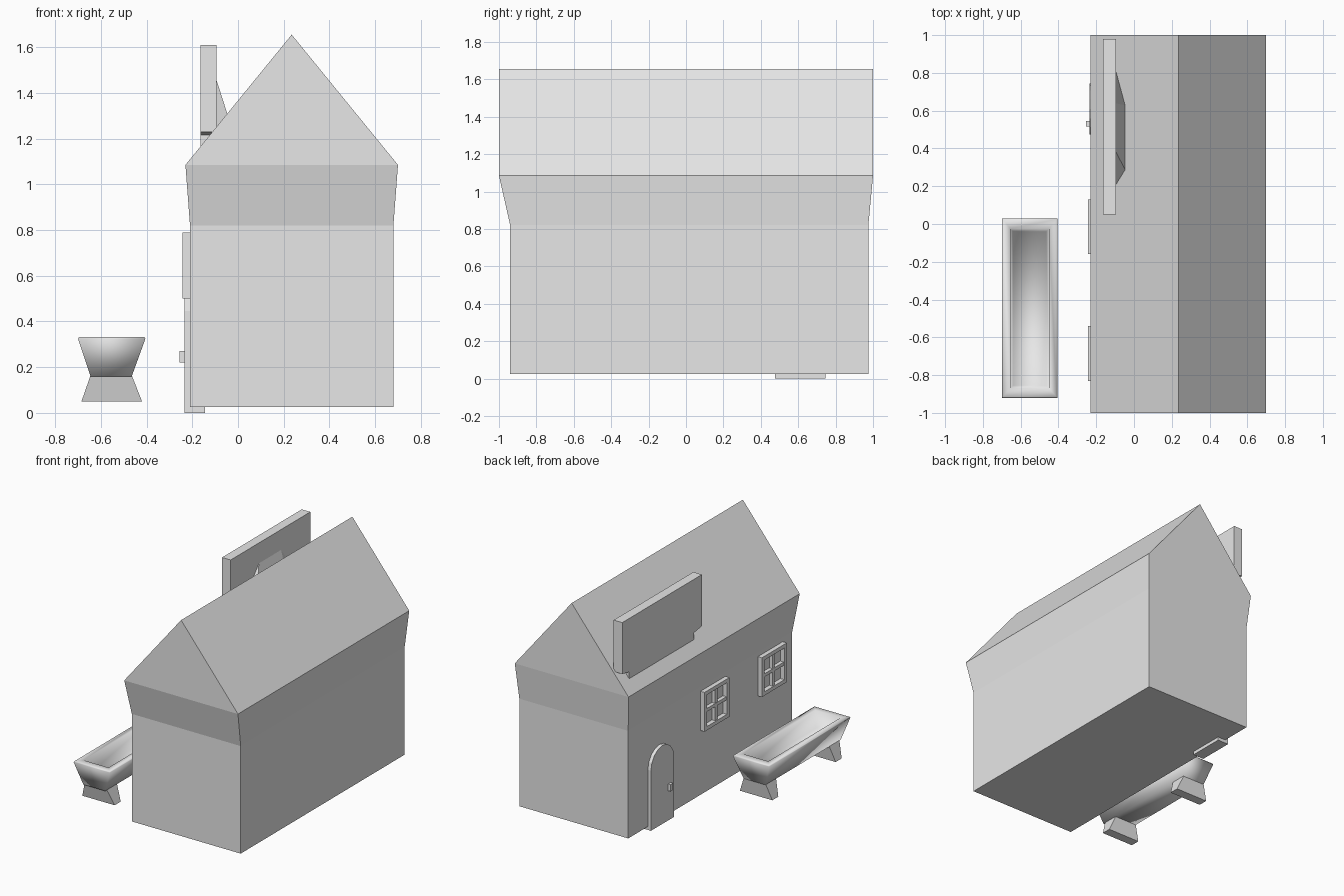
import bpy, bmesh, math

cube = bpy.data.objects.get("Cube")
if cube:
    bpy.data.objects.remove(cube, do_unlink=True)

# One plain grey for everything
grey = bpy.data.materials.new("plain grey")
grey.use_nodes = True
grey.diffuse_color = (0.8, 0.8, 0.8, 1)
grey.node_tree.nodes["Principled BSDF"].inputs["Base Color"].default_value = (0.8, 0.8, 0.8, 1)


def finish(name, bm, smooth=False):
    bmesh.ops.recalc_face_normals(bm, faces=bm.faces)
    mesh = bpy.data.meshes.new(name)
    bm.to_mesh(mesh)
    bm.free()
    mesh.materials.append(grey)
    if smooth:
        mesh.shade_smooth()
    obj = bpy.data.objects.new(name, mesh)
    bpy.context.collection.objects.link(obj)
    return obj


def ring(bm, x0, x1, y0, y1, z):
    return [bm.verts.new(p) for p in ((x0, y0, z), (x1, y0, z), (x1, y1, z), (x0, y1, z))]


def bridge(bm, a, b):
    n = len(a)
    for i in range(n):
        j = (i + 1) % n
        bm.faces.new((a[i], a[j], b[j], b[i]))


def loft(name, rings, smooth=False):
    """Stack rectangles (x0, x1, y0, y1, z) and cap both ends."""
    bm = bmesh.new()
    loops = [ring(bm, *r) for r in rings]
    for a, b in zip(loops, loops[1:]):
        bridge(bm, a, b)
    bm.faces.new(loops[0])
    bm.faces.new(loops[-1])
    return finish(name, bm, smooth)


def box(name, x0, x1, y0, y1, z0, z1):
    return loft(name, [(x0, x1, y0, y1, z0), (x0, x1, y0, y1, z1)])


def slab(name, profile, x0, x1):
    """Extrude a (y, z) outline along x."""
    bm = bmesh.new()
    a = [bm.verts.new((x0, y, z)) for y, z in profile]
    b = [bm.verts.new((x1, y, z)) for y, z in profile]
    bridge(bm, a, b)
    bm.faces.new(a)
    bm.faces.new(b)
    return finish(name, bm)


# House: straight walls, flared eaves, gabled roof
bm = bmesh.new()
base = ring(bm, -0.21, 0.68, -0.94, 0.975, 0.025)
mid = ring(bm, -0.21, 0.68, -0.94, 0.975, 0.82)
eave = ring(bm, -0.23, 0.70, -1, 1, 1.085)
front_peak = bm.verts.new((0.235, -1, 1.655))
back_peak = bm.verts.new((0.235, 1, 1.655))
bm.faces.new(base)
bridge(bm, base, mid)
bridge(bm, mid, eave)
bm.faces.new((eave[0], eave[1], front_peak))
bm.faces.new((eave[2], eave[3], back_peak))
bm.faces.new((eave[1], eave[2], back_peak, front_peak))
bm.faces.new((eave[3], eave[0], front_peak, back_peak))
finish("house", bm)

# Arched door with handle
door_y, radius, spring = 0.61, 0.135, 0.445
arch = [(door_y + radius * math.cos(math.pi * i / 8), spring + radius * math.sin(math.pi * i / 8))
        for i in range(9)]
slab("door", [(door_y - radius, 0), (door_y + radius, 0)] + arch, -0.235, -0.145)
box("door_handle", -0.255, -0.23, 0.515, 0.545, 0.22, 0.27)

# Two windows: frame and cross bars
for label, cy in (("front", -0.685), ("middle", -0.015)):
    half, cz, w = 0.145, 0.645, 0.028
    for side, s in (("left", 1), ("right", -1)):
        edge = sorted((cy + s * half, cy + s * (half - w)))
        box(f"{label}_window_{side}_post", -0.243, -0.2, *edge, cz - half, cz + half)
    for side, s in (("top", 1), ("bottom", -1)):
        edge = sorted((cz + s * half, cz + s * (half - w)))
        box(f"{label}_window_{side}_rail", -0.243, -0.2, cy - half + w, cy + half - w, *edge)
    box(f"{label}_window_upright_bar", -0.237, -0.2, cy - 0.012, cy + 0.012, cz - half + w, cz + half - w)
    box(f"{label}_window_cross_bar", -0.238, -0.2, cy - half + w, cy + half - w, cz - 0.012, cz + 0.012)

# Roof board with a narrower foot set into the roof
slab("roof_board", [(0.05, 1.61), (0.98, 1.61), (0.98, 1.23), (0.90, 1.215),
                    (0.90, 1.13), (0.14, 1.13), (0.14, 1.215), (0.05, 1.23)], -0.165, -0.095)

# Wedge bracing the board from behind
bm = bmesh.new()
for p in ((-0.1, 0.165, 1.2), (-0.1, 0.39, 1.475), (-0.1, 0.64, 1.475), (-0.1, 0.86, 1.2),
          (-0.012, 0.22, 1.2), (-0.012, 0.62, 1.2)):
    bm.verts.new(p)
bmesh.ops.convex_hull(bm, input=bm.verts)
finish("board_brace", bm)

# Trough: outer wall, rim, inner wall and floor in one skin
loft("trough_basin", [
    (-0.645, -0.465, -0.885, -0.01, 0.16),
    (-0.70, -0.405, -0.92, 0.03, 0.325),
    (-0.695, -0.41, -0.915, 0.025, 0.332),
    (-0.655, -0.45, -0.87, -0.025, 0.332),
    (-0.64, -0.465, -0.855, -0.04, 0.21),
], smooth=True)

# Flared trough legs
for label, y0, y1 in (("front", -0.84, -0.77), ("back", -0.10, -0.03)):
    loft(f"{label}_trough_leg", [
        (-0.685, -0.42, y0, y1, 0.05),
        (-0.645, -0.465, y0 - 0.03, y1 + 0.02, 0.165),
    ])
